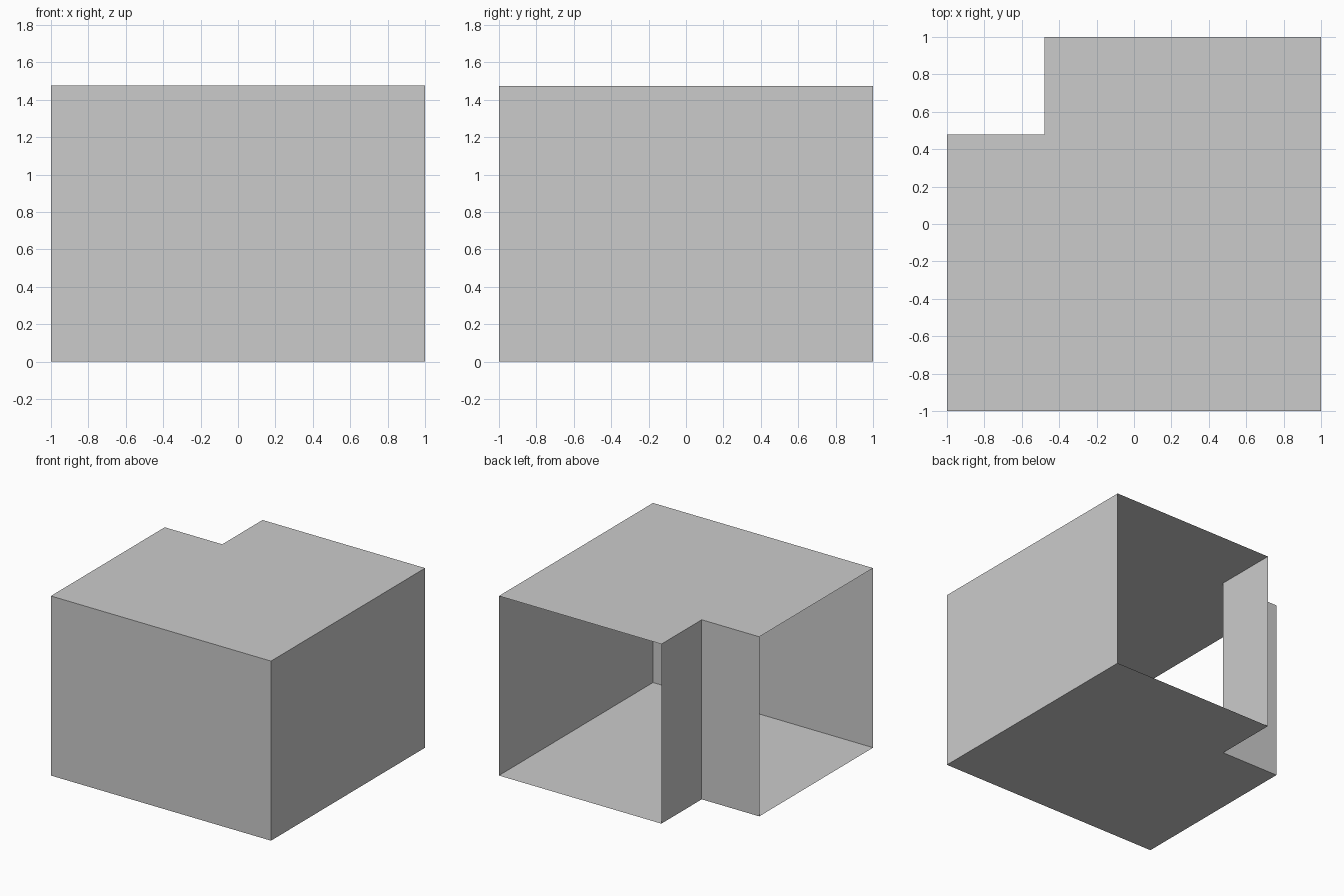
import bpy
import bmesh

if "Cube" in bpy.data.objects:
    bpy.data.objects.remove(bpy.data.objects["Cube"])

H = 1.475      # room height
N = 0.477      # inner corner of the notch

# L-shaped footprint, counter-clockwise
outline = [(-1, -1), (1, -1), (1, 1), (-N, 1), (-N, N), (-1, N)]


def make_object(name, faces):
    """Thin single-sheet panels, welded along shared edges."""
    bm = bmesh.new()
    for face in faces:
        bm.faces.new([bm.verts.new(p) for p in face])
    bmesh.ops.remove_doubles(bm, verts=bm.verts, dist=1e-5)
    mesh = bpy.data.meshes.new(name)
    bm.to_mesh(mesh)
    bm.free()
    obj = bpy.data.objects.new(name, mesh)
    bpy.context.collection.objects.link(obj)
    return obj


def wall(i):
    """Vertical panel over outline edge i, facing outward."""
    (ax, ay), (bx, by) = outline[i], outline[(i + 1) % len(outline)]
    return [(ax, ay, 0), (bx, by, 0), (bx, by, H), (ax, ay, H)]


# Floor and ceiling
make_object("floor", [[(x, y, 0) for x, y in reversed(outline)]])
make_object("ceiling", [[(x, y, H) for x, y in outline]])

# Front and right walls; the back (edge 2) and left (edge 5) stay open
make_object("outer_walls", [wall(0), wall(1)])

# Two walls of the notched corner
make_object("corner_walls", [wall(3), wall(4)])
